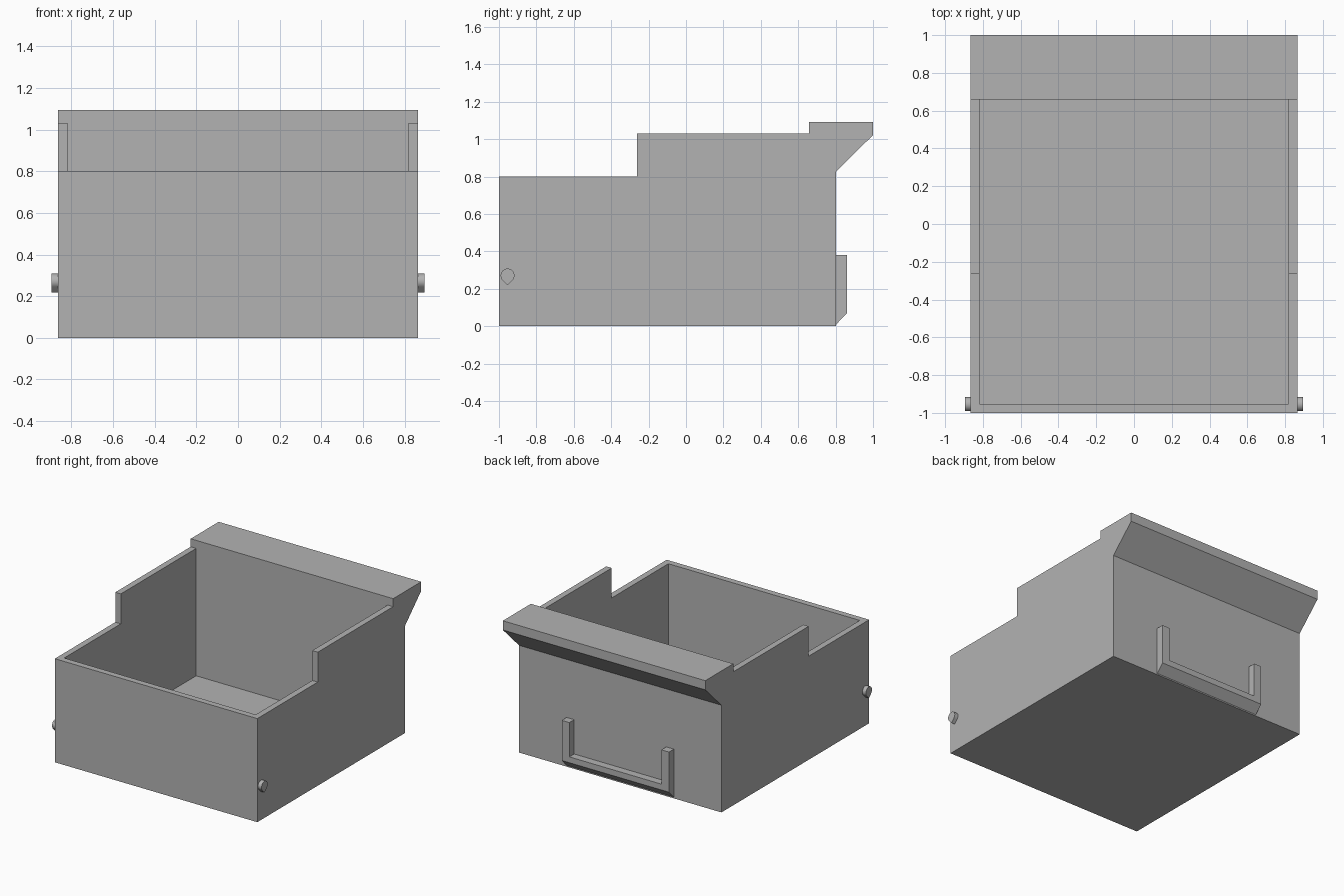
import bpy, bmesh, math

if "Cube" in bpy.data.objects:
    bpy.data.objects.remove(bpy.data.objects["Cube"])

grey = bpy.data.materials.new("plain grey")
grey.diffuse_color = (0.45, 0.45, 0.45, 1)
grey.use_nodes = True
grey.node_tree.nodes["Principled BSDF"].inputs["Base Color"].default_value = grey.diffuse_color


def prism(name, profile, x0, x1):
    """Extrude a closed (y, z) profile from x0 to x1."""
    bm = bmesh.new()
    face = bm.faces.new([bm.verts.new((x0, y, z)) for y, z in profile])
    ext = bmesh.ops.extrude_face_region(bm, geom=[face])
    verts = [g for g in ext["geom"] if isinstance(g, bmesh.types.BMVert)]
    bmesh.ops.translate(bm, verts=verts, vec=(x1 - x0, 0, 0))
    bmesh.ops.recalc_face_normals(bm, faces=bm.faces[:])
    mesh = bpy.data.meshes.new(name)
    bm.to_mesh(mesh)
    bm.free()
    mesh.materials.append(grey)
    obj = bpy.data.objects.new(name, mesh)
    bpy.context.collection.objects.link(obj)
    return obj


def rect(y0, y1, z0, z1):
    return [(y0, z0), (y1, z0), (y1, z1), (y0, z1)]


def cut(obj, cutter):
    """Subtract the cutter, then remove it."""
    mod = obj.modifiers.new("cut", 'BOOLEAN')
    mod.operation = 'DIFFERENCE'
    mod.solver = 'EXACT'
    mod.object = cutter
    bpy.ops.object.select_all(action='DESELECT')
    bpy.context.view_layer.objects.active = obj
    obj.select_set(True)
    bpy.ops.object.modifier_apply(modifier=mod.name)
    bpy.data.objects.remove(cutter)


HALF = 0.865   # half width of the bin
BACK = 0.803   # outer face of the back wall

# Bin: stepped side outline with an overhanging rear lip, hollowed from above
bin_body = prism("bin_body", [
    (-1, 0), (BACK, 0), (BACK, 0.828), (1, 1.022), (1, 1.093),
    (0.658, 1.093), (0.658, 1.031), (-0.262, 1.031), (-0.262, 0.8), (-1, 0.8),
], -HALF, HALF)
cut(bin_body, prism("cavity_cutter", rect(-0.953, 0.658, 0.047, 1.5), -0.818, 0.818))

# Rear label holder: U-shaped frame with a chamfered bottom bar
holder = prism("label_holder", [
    (BACK, 0.01), (0.862, 0.07), (0.862, 0.38), (BACK, 0.38),
], -0.458, 0.458)
cut(holder, prism("holder_cutter", rect(0.7, 0.95, 0.115, 0.5), -0.393, 0.393))

# Side pivot pins: round with a pointed underside
R, PY, PZ = 0.037, -0.954, 0.271
arc = [math.radians(-45 + 270 * i / 24) for i in range(25)]
teardrop = [(PY + R * math.cos(a), PZ + R * math.sin(a)) for a in arc]
teardrop.append((PY, PZ - R * math.sqrt(2)))
for side, label in ((1, "right"), (-1, "left")):
    pin = prism(label + "_pivot_pin", teardrop, side * HALF, side * 0.895)
    bpy.ops.object.select_all(action='DESELECT')
    bpy.context.view_layer.objects.active = pin
    pin.select_set(True)
    bpy.ops.object.shade_smooth_by_angle(angle=math.radians(30))
